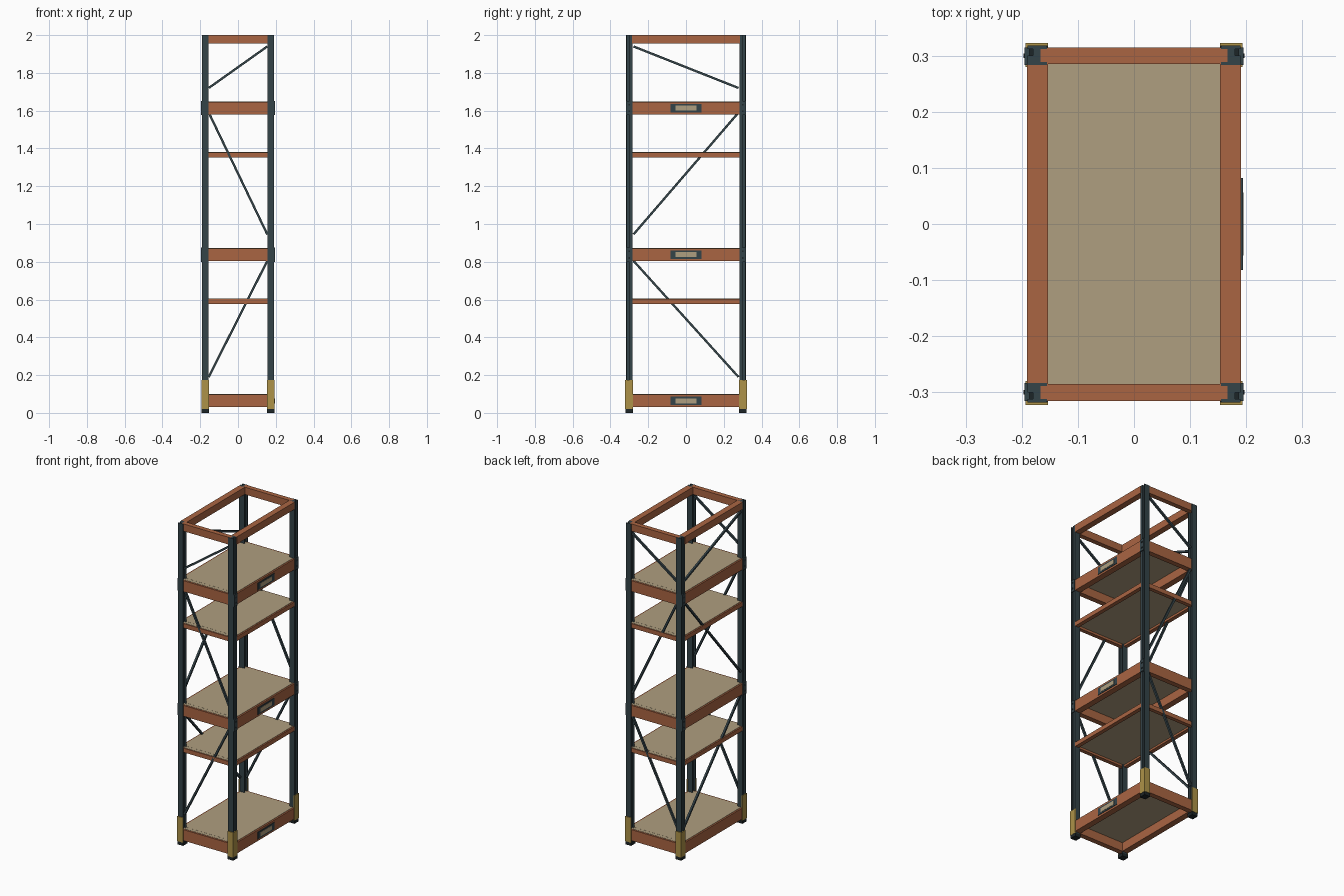
import bpy, bmesh
from mathutils import Vector, Matrix

if "Cube" in bpy.data.objects:
    bpy.data.objects.remove(bpy.data.objects["Cube"])


def material(name, rgb):
    m = bpy.data.materials.new(name)
    m.diffuse_color = (*rgb, 1)
    m.use_nodes = True
    m.node_tree.nodes["Principled BSDF"].inputs["Base Color"].default_value = m.diffuse_color
    return m


ORANGE = material("burnt orange", (0.40, 0.13, 0.055))
STEEL = material("dark slate steel", (0.034, 0.056, 0.066))
BEIGE = material("beige board", (0.43, 0.345, 0.215))
YELLOW = material("mustard yellow", (0.42, 0.29, 0.065))
BLACK = material("near black", (0.012, 0.018, 0.02))


def make(name, mat, boxes):
    """One object from (min corner, max corner) boxes."""
    bm = bmesh.new()
    for lo, hi in boxes:
        lo, hi = Vector(lo), Vector(hi)
        bmesh.ops.create_cube(bm, size=1, matrix=Matrix.Translation((lo + hi) / 2)
                              @ Matrix.Diagonal((*(hi - lo), 1)))
    me = bpy.data.meshes.new(name)
    bm.to_mesh(me)
    bm.free()
    me.materials.append(mat)
    ob = bpy.data.objects.new(name, me)
    bpy.context.collection.objects.link(ob)
    return ob


def mirrored(sx, sy, boxes):
    """Move boxes given for the +x +y corner to another corner."""
    out = []
    for (x0, y0, z0), (x1, y1, z1) in boxes:
        xs, ys = sorted((x0 * sx, x1 * sx)), sorted((y0 * sy, y1 * sy))
        out.append(((xs[0], ys[0], z0), (xs[1], ys[1], z1)))
    return out


def brace(name, a, b, w=0.012):
    """Thin square bar between two points."""
    a, b = Vector(a), Vector(b)
    ob = make(name, STEEL, [((-w / 2, -w / 2, 0), (w / 2, w / 2, (b - a).length))])
    ob.location = a
    ob.rotation_euler = (b - a).to_track_quat('Z', 'Y').to_euler()


# (bottom, top) heights of the deep shelves, thin shelves and open top ring
DEEP = [(0.03, 0.098), (0.804, 0.871), (1.58, 1.647)]
THIN = [(0.577, 0.603), (1.351, 1.378)]
TOP = (1.955, 2.0)

# Corner posts, feet, guards and beam connectors
for sx in (-1, 1):
    for sy in (-1, 1):
        tag = ("left" if sx < 0 else "right") + ("_front" if sy < 0 else "_back")
        make("post_" + tag, STEEL, mirrored(sx, sy, [
            ((0.155, 0.312, 0.018), (0.190, 0.318, 2.0)),
            ((0.167, 0.286, 0.018), (0.180, 0.313, 2.0)),
            ((0.155, 0.283, 0.018), (0.190, 0.289, 2.0)),
            ((0.180, 0.289, 0.018), (0.190, 0.300, 2.0))]))
        make("foot_" + tag, BLACK, mirrored(sx, sy, [
            ((0.153, 0.280, 0), (0.192, 0.321, 0.02))]))
        make("guard_" + tag, YELLOW, mirrored(sx, sy, [
            ((0.153, 0.317, 0.02), (0.193, 0.323, 0.175)),
            ((0.186, 0.280, 0.02), (0.193, 0.320, 0.175))]))
        make("connector_" + tag, STEEL, mirrored(sx, sy, [
            ((0.186, 0.283, z0 - 0.004), (0.195, 0.315, z1 + 0.004))
            for z0, z1 in DEEP[1:]]))
        make("bolts_" + tag, BLACK, mirrored(sx, sy, [
            ((0.194, 0.296, z - 0.004), (0.197, 0.304, z + 0.004))
            for z0, z1 in DEEP[1:] for z in (z0 + 0.016, z1 - 0.016)]))


# Beam rings
def ring(name, z0, z1, ox, ix, oy, iy):
    boxes = []
    for s in (-1, 1):
        boxes += mirrored(s, 1, [((ix, -0.285, z0), (ox, 0.285, z1))])
        boxes += mirrored(1, s, [((-0.168, iy, z0), (0.168, oy, z1))])
    make(name, ORANGE, boxes)


ring("top_ring", *TOP, 0.191, 0.153, 0.315, 0.285)
for i, (z0, z1) in enumerate(DEEP):
    ring(f"deep_beams_{i}", z0, z1, 0.191, 0.153, 0.315, 0.283)
for i, (z0, z1) in enumerate(THIN):
    ring(f"thin_beams_{i}", z0, z1, 0.190, 0.165, 0.311, 0.287)

# Shelf boards
for i, (z0, z1) in enumerate(DEEP + THIN):
    make(f"shelf_board_{i}", BEIGE, [
        ((-0.181, -0.283, z1 - 0.014), (0.181, 0.283, z1 + 0.002)),
        ((-0.166, -0.305, z1 - 0.013), (0.166, 0.305, z1 + 0.0015))])

# Label holders on the open right side
for i, (z0, z1) in enumerate(DEEP):
    c = (z0 + z1) / 2
    make(f"label_frame_{i}", STEEL, [((0.190, -0.082, c - 0.022), (0.194, 0.082, c + 0.022))])
    make(f"label_card_{i}", BEIGE, [((0.193, -0.056, c - 0.013), (0.1955, 0.056, c + 0.013))])

# Diagonal braces: front, back and left side; right side stays open
BAYS = [(0.19, 0.805, 1), (0.945, 1.59, -1), (1.72, 1.94, 1)]
for i, (z0, z1, d) in enumerate(BAYS):
    for side, y in (("front", -0.305), ("back", 0.305)):
        brace(f"brace_{side}_{i}", (-0.155 * d, y, z0), (0.155 * d, y, z1))
    brace(f"brace_left_{i}", (-0.18, 0.278 * d, z0), (-0.18, -0.278 * d, z1))
